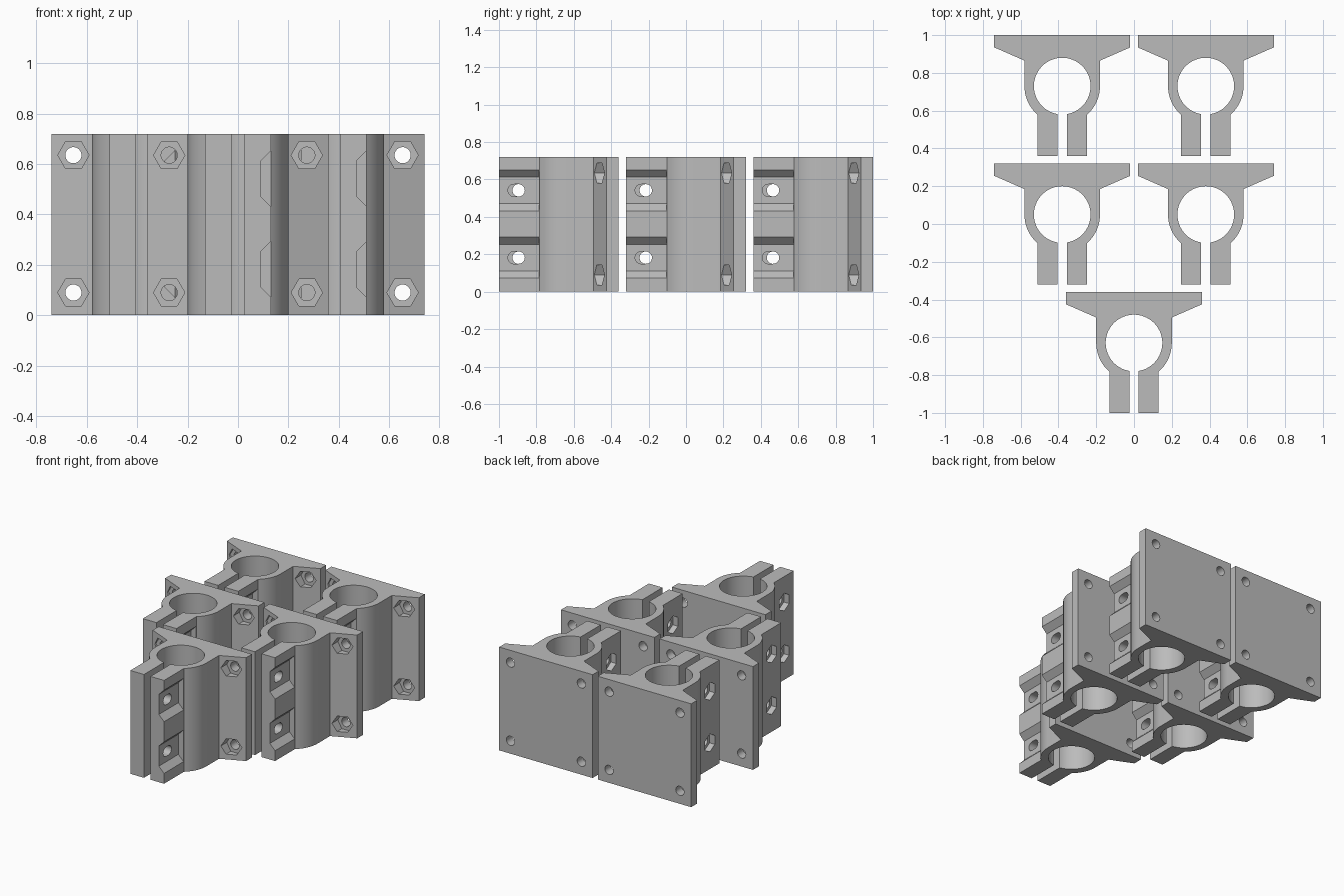
import bpy
import bmesh
from math import sin, cos, pi, asin, acos
from mathutils import Vector

cube = bpy.data.objects.get("Cube")
if cube:
    bpy.data.objects.remove(cube, do_unlink=True)

HEIGHT = 0.72
BORE, SHELL = 0.15, 0.2
SLIT, JAW = 0.025, 0.13
JAW_FRONT, JAW_ROOT = -0.37, -0.155
PLATE_X, PLATE_EDGE, PLATE_BACK = 0.36, 0.205, 0.27
BOLT_Y = 0.73 - 0.995
X, Y, Z = Vector((1, 0, 0)), Vector((0, 1, 0)), Vector((0, 0, 1))

grey = bpy.data.materials.new("plain grey")
grey.use_nodes = True
grey.diffuse_color = (0.5, 0.5, 0.5, 1)
grey.node_tree.nodes["Principled BSDF"].inputs["Base Color"].default_value = grey.diffuse_color


def arc(radius, start, end, steps):
    angles = [start + (end - start) * i / steps for i in range(steps + 1)]
    return [(radius * cos(a), radius * sin(a)) for a in angles]


def prism(bm, points, vector):
    """Extrude a closed outline along a vector."""
    face = bm.faces.new([bm.verts.new(p) for p in points])
    moved = bmesh.ops.extrude_face_region(bm, geom=[face], use_keep_orig=True)
    verts = [v for v in moved["geom"] if isinstance(v, bmesh.types.BMVert)]
    bmesh.ops.translate(bm, verts=verts, vec=vector)


def rod(bm, start, vector, u, v, radius, sides, stretch=0.0):
    """Regular prism or slotted rod; the first corner points along u."""
    points = []
    for i in range(sides):
        a = 2 * pi * i / sides
        shift = stretch * (1 if cos(a) > 0 else -1)
        points.append(start + u * (radius * cos(a) + shift) + v * radius * sin(a))
    prism(bm, points, vector)


def make_object(name, bm):
    bmesh.ops.recalc_face_normals(bm, faces=bm.faces[:])
    mesh = bpy.data.meshes.new(name)
    bm.to_mesh(mesh)
    bm.free()
    mesh.materials.append(grey)
    obj = bpy.data.objects.new(name, mesh)
    bpy.context.collection.objects.link(obj)
    return obj


# Clamp body: mounting plate, split ring and two jaws in one outline
half = [(SLIT, JAW_FRONT), (JAW, JAW_FRONT)]
half += arc(SHELL, -acos(JAW / SHELL), 0, 12)
half += [(SHELL, 0.135), (PLATE_X, PLATE_EDGE), (PLATE_X, PLATE_BACK)]
gap = asin(SLIT / BORE)
outline = half + [(-x, y) for x, y in reversed(half)]
outline += arc(BORE, 1.5 * pi - gap, -0.5 * pi + gap, 64)
bm = bmesh.new()
prism(bm, [(x, y, 0) for x, y in outline], Z * HEIGHT)
clamp = make_object("clamp_1", bm)

# Pockets: nut traps in the plate and left jaw, chamfered recesses in the right jaw
pockets = bmesh.new()
holes = bmesh.new()
for z in (0.09, 0.635):
    for x in (-0.273, 0.273):
        rod(pockets, Vector((x, PLATE_EDGE, z)), Y * -0.15, X, Z, 0.062, 6)
        rod(holes, Vector((x, 0.1, z)), Y * 0.3, X, Z, 0.032, 32)
for z in (0.182, 0.542):
    rod(pockets, Vector((-0.09, BOLT_Y, z)), X * -0.1, Z, Y, 0.062, 6)
    rod(holes, Vector((-0.2, BOLT_Y, z)), X * 0.2, Y, Z, 0.033, 32)
    rod(holes, Vector((0.01, BOLT_Y - 0.012, z)), X * 0.2, Y, Z, 0.033, 32, 0.012)
    recess = [(0.09, -0.07), (0.15, -0.13), (0.15, 0.13), (0.09, 0.07)]
    prism(pockets, [(x, JAW_ROOT, z + dz) for x, dz in recess], Y * -0.3)

cutters = [make_object("pocket_cutter", pockets), make_object("hole_cutter", holes)]
for cutter in cutters:
    cutter.hide_render = True
    cut = clamp.modifiers.new(cutter.name, "BOOLEAN")
    cut.operation = "DIFFERENCE"
    cut.solver = "EXACT"
    cut.object = cutter

# Bake the cuts
bpy.context.view_layer.update()
evaluated = clamp.evaluated_get(bpy.context.evaluated_depsgraph_get())
finished = bpy.data.meshes.new_from_object(evaluated)
clamp.modifiers.clear()
clamp.data = finished
finished.name = "clamp"
for cutter in cutters:
    bpy.data.objects.remove(cutter, do_unlink=True)

bpy.ops.object.select_all(action="DESELECT")
clamp.select_set(True)
bpy.context.view_layer.objects.active = clamp
bpy.ops.object.shade_smooth_by_angle(angle=0.5)

# Five clamps in three rows
places = [(0, -0.63), (-0.38, 0.05), (0.38, 0.05), (-0.38, 0.73), (0.38, 0.73)]
for number, (x, y) in enumerate(places, 1):
    obj = clamp
    if number > 1:
        obj = clamp.copy()
        obj.name = f"clamp_{number}"
        bpy.context.collection.objects.link(obj)
    obj.location = (x, y, 0)
